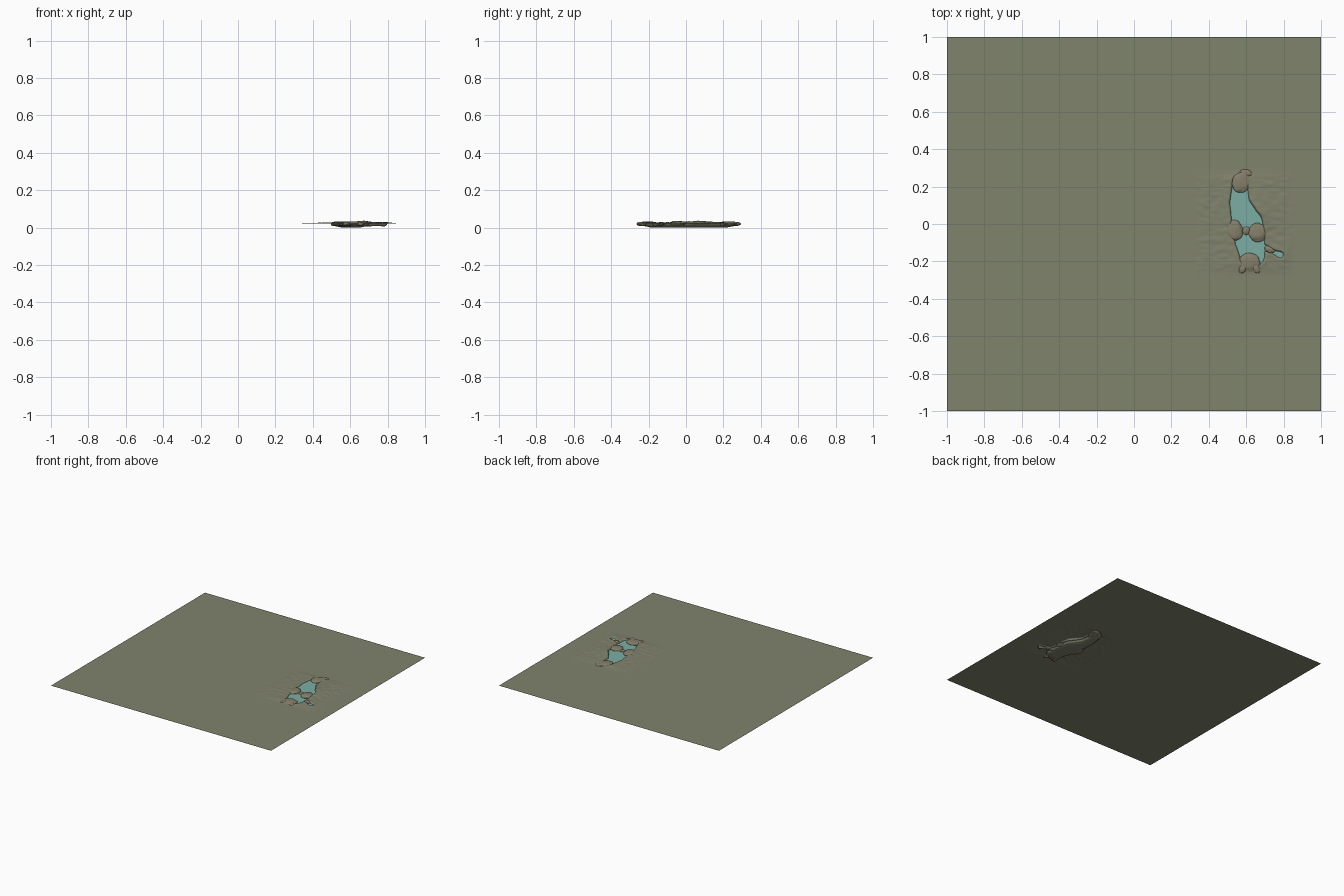
import bpy, bmesh, math
from mathutils import Vector, noise

if "Cube" in bpy.data.objects:
    bpy.data.objects.remove(bpy.data.objects["Cube"])

LEVEL = 0.022          # height of the flat land
WATER = 0.019          # height of the pond surface
X0, X1, Y0, Y1 = 0.31, 0.87, -0.28, 0.30   # sculpted patch


def srgb(r, g, b):
    def lin(c):
        c /= 255
        return c / 12.92 if c <= 0.04045 else ((c + 0.055) / 1.055) ** 2.4
    return (lin(r), lin(g), lin(b), 1)


def material(name, rgb):
    m = bpy.data.materials.new(name)
    m.diffuse_color = srgb(*rgb)
    m.use_nodes = True
    m.node_tree.nodes["Principled BSDF"].inputs["Base Color"].default_value = m.diffuse_color
    return m


EARTH = material("olive_earth", (129, 131, 109))
STONE = material("brown_stone", (133, 127, 106))
TEAL = material("teal_water", (123, 174, 165))


def make(name, bm, mat):
    me = bpy.data.meshes.new(name)
    bm.to_mesh(me)
    bm.free()
    me.materials.append(mat)
    for p in me.polygons:
        p.use_smooth = True
    ob = bpy.data.objects.new(name, me)
    bpy.context.collection.objects.link(ob)
    return ob


# Pond outline: chains of circles (x, y, radius) blended into each other
CHAINS = [
    [(0.565, 0.225, 0.038), (0.565, 0.11, 0.055), (0.605, 0.0, 0.085),
     (0.62, -0.09, 0.08), (0.632, -0.165, 0.068)],
    [(0.69, -0.125, 0.02), (0.74, -0.148, 0.010), (0.782, -0.165, 0.018)],
]


def pond_distance(x, y):
    best = 9
    for chain in CHAINS:
        for (ax, ay, ar), (bx, by, br) in zip(chain, chain[1:]):
            dx, dy = bx - ax, by - ay
            t = ((x - ax) * dx + (y - ay) * dy) / (dx * dx + dy * dy)
            t = max(0, min(1, t))
            d = math.hypot(x - ax - t * dx, y - ay - t * dy) - ar - t * (br - ar)
            best = min(best, d)
    return best


def smooth(a, b, v):
    t = max(0, min(1, (v - a) / (b - a)))
    return t * t * (3 - 2 * t)


def land_height(x, y):
    d = pond_distance(x, y)
    edge = min(x - X0, X1 - x, y - Y0, Y1 - y)
    fade = smooth(0, 0.07, edge)
    n = noise.noise(Vector((x * 22, y * 40, 3)))
    # raised bank, tallest on the right side of the upper pool
    ridge = 0.006 + 0.009 * math.exp(-((x - 0.67) / 0.07) ** 2 - ((y - 0.07) / 0.1) ** 2)
    bank = LEVEL + fade * (ridge * math.exp(-max(d, 0) / 0.09)
                           + 0.0022 * (n + 0.35))
    bank = max(bank, LEVEL - 0.001)
    bed = 0.001 + 0.008 * smooth(-0.05, 0.0, d)
    k = smooth(-0.010, 0.006, d)
    return bed + (bank - bed) * k


# Ground: dense sculpted patch framed by flat strips
bm = bmesh.new()
NX, NY = 112, 116
grid = []
for j in range(NY + 1):
    y = Y0 + (Y1 - Y0) * j / NY
    row = []
    for i in range(NX + 1):
        x = X0 + (X1 - X0) * i / NX
        z = LEVEL if i in (0, NX) or j in (0, NY) else land_height(x, y)
        row.append(bm.verts.new((x, y, z)))
    grid.append(row)
for j in range(NY):
    for i in range(NX):
        bm.faces.new((grid[j][i], grid[j][i + 1], grid[j + 1][i + 1], grid[j + 1][i]))
for ax, bx, ay, by in ((-1, X0, -1, 1), (X1, 1, -1, 1), (X0, X1, -1, Y0), (X0, X1, Y1, 1)):
    bm.faces.new([bm.verts.new((x, y, LEVEL))
                  for x, y in ((ax, ay), (bx, ay), (bx, by), (ax, by))])
make("ground", bm, EARTH)

# Water sheet: grid cells of the pond, edges tucked under the banks
bm = bmesh.new()
S = 0.005
cache = {}


def water_vert(i, j):
    if (i, j) not in cache:
        cache[i, j] = bm.verts.new((X0 + i * S, Y0 + j * S, WATER))
    return cache[i, j]


for j in range(int((Y1 - Y0) / S)):
    for i in range(int((X1 - X0) / S)):
        if pond_distance(X0 + (i + 0.5) * S, Y0 + (j + 0.5) * S) < 0.005:
            bm.faces.new([water_vert(i + a, j + b)
                          for a, b in ((0, 0), (1, 0), (1, 1), (0, 1))])
make("pond_water", bm, TEAL)


# Boulders: flattened lumpy stones
def boulder(name, x, y, z, rx, ry, rz, turn=0, mat=STONE):
    bm = bmesh.new()
    bmesh.ops.create_icosphere(bm, subdivisions=4, radius=1)
    c, s = math.cos(turn), math.sin(turn)
    for v in bm.verts:
        p = v.co * (1 + 0.12 * noise.noise(v.co * 1.6 + Vector((x * 50, y * 50, 0))))
        px, py = p.x * rx, p.y * ry
        v.co = (x + px * c - py * s, y + px * s + py * c, z + p.z * rz)
    return make(name, bm, mat)


boulder("boulder_top", 0.575, 0.225, 0.020, 0.050, 0.058, 0.014, -0.3)
boulder("boulder_top_lip", 0.600, 0.272, 0.020, 0.034, 0.020, 0.011, -0.2)
boulder("boulder_left", 0.538, -0.035, 0.020, 0.043, 0.056, 0.014, 0.1)
boulder("boulder_right", 0.662, -0.045, 0.021, 0.048, 0.050, 0.015, 0.5)
boulder("pebble_middle", 0.600, -0.035, 0.019, 0.020, 0.022, 0.008)
boulder("boulder_bottom", 0.618, -0.205, 0.020, 0.056, 0.050, 0.013)
for side in (-1, 1):
    boulder("boulder_bottom_toe", 0.618 + side * 0.037, -0.238, 0.020,
            0.021, 0.027, 0.011, side * 0.4)
boulder("bank_stone", 0.725, -0.135, 0.021, 0.030, 0.018, 0.009, -0.4)
